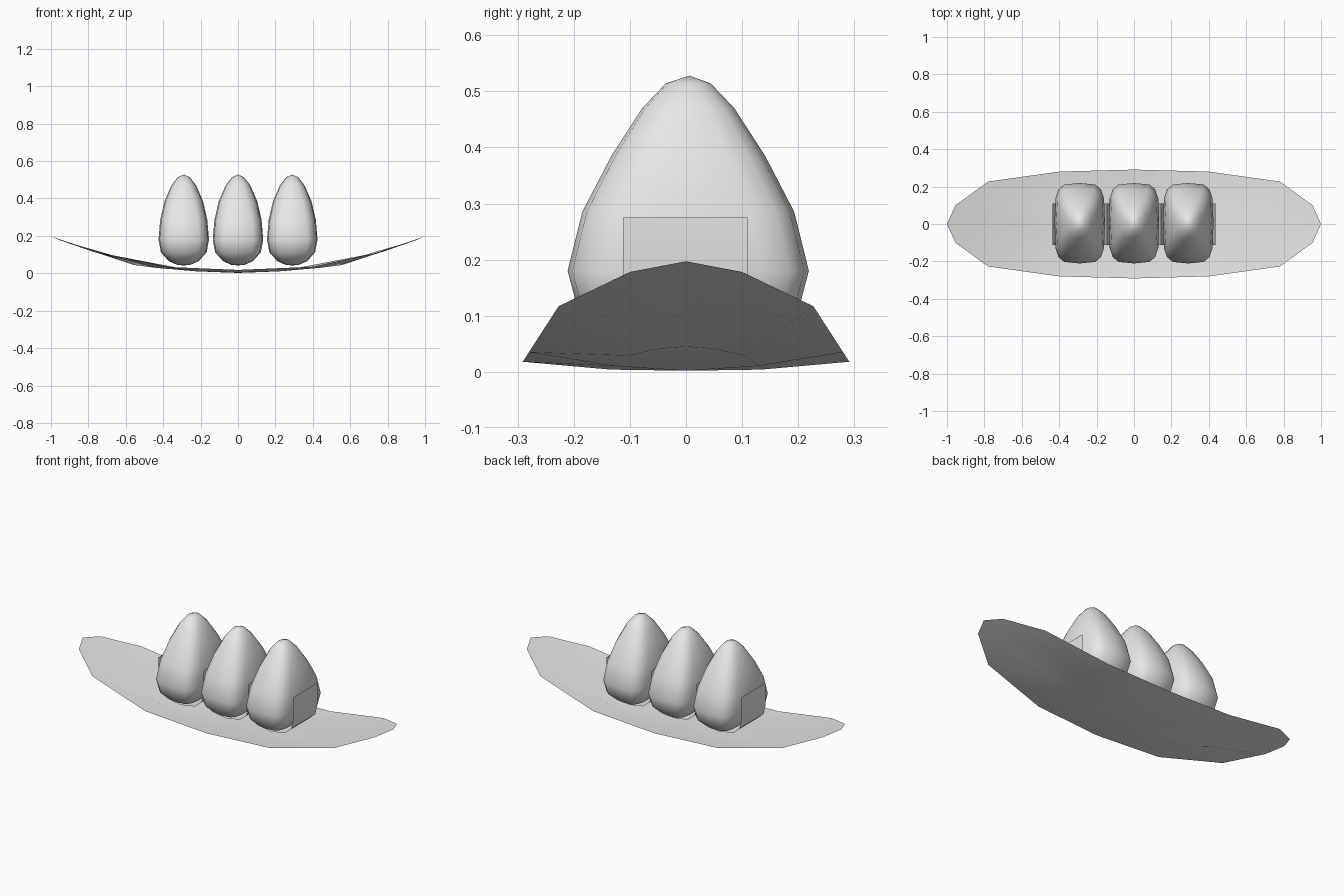
import bpy
import math

cube = bpy.data.objects.get("Cube")
if cube:
    bpy.data.objects.remove(cube, do_unlink=True)

grey = bpy.data.materials.new("light grey")
grey.use_nodes = True
grey.diffuse_color = (0.8, 0.8, 0.8, 1)
grey.node_tree.nodes["Principled BSDF"].inputs["Base Color"].default_value = grey.diffuse_color


def add_mesh(name, verts, faces, x=0, angle=35):
    mesh = bpy.data.meshes.new(name)
    mesh.from_pydata(verts, [], faces)
    mesh.materials.append(grey)
    obj = bpy.data.objects.new(name, mesh)
    obj.location.x = x
    bpy.context.collection.objects.link(obj)
    bpy.ops.object.select_all(action='DESELECT')
    obj.select_set(True)
    bpy.context.view_layer.objects.active = obj
    bpy.ops.object.shade_smooth_by_angle(angle=math.radians(angle))
    return obj


def ring_faces(rings, n):
    return [(r * n + i, r * n + (i + 1) % n, (r + 1) * n + (i + 1) % n, (r + 1) * n + i)
            for r in range(rings - 1) for i in range(n)]


# Leaf-shaped tray: an outer rim, an inner ring and a centre point
quarter = [(1, 0, .197), (.955, .1, .178), (.78, .227, .117), (.4, .28, .035), (0, .291, .018)]
rim = quarter + [(-x, y, z) for x, y, z in quarter[-2::-1]]
rim += [(x, -y, z) for x, y, z in rim[-2:0:-1]]
inner = [(x * .56, y * .46, .004 + .041 * x * x) for x, y, z in rim]
n = len(rim)
faces = ring_faces(2, n) + [(n + i, n + (i + 1) % n, 2 * n) for i in range(n)]
add_mesh("tray", rim + inner + [(0, 0, .002)], faces, angle=60)


# Rice mound: squarish flattened egg, rounder towards the tip
PROFILE = [(.045, .035, .08, 3), (.065, .08, .15, 3.5), (.112, .122, .197, 4), (.18, .135, .215, 4),
           (.285, .126, .189, 3.6), (.385, .103, .137, 3), (.47, .066, .082, 2.5), (.514, .032, .04, 2)]
SEG = 16


def power(v, p):
    return math.copysign(abs(v) ** (2 / p), v)


def rice_mound(name, x):
    verts = []
    for z, half_x, half_y, p in PROFILE:
        for i in range(SEG):
            a = math.tau * i / SEG
            verts.append((half_x * power(math.cos(a), p), .004 + half_y * power(math.sin(a), p), z))
    faces = ring_faces(len(PROFILE), SEG)
    last = len(verts) - SEG
    verts += [(0, .006, .528), (0, .004, .042)]
    top, bottom = len(verts) - 2, len(verts) - 1
    for i in range(SEG):
        j = (i + 1) % SEG
        faces += [(last + i, last + j, top), (j, i, bottom)]
    add_mesh(name, verts, faces, x)


# Wrap: thin band running up both sides and under the mound
def wrap(name, x):
    half = [(.145, .275), (.145, .15), (.132, .09), (.09, .052), (0, .037)]
    path = half + [(-px, pz) for px, pz in half[-2::-1]]
    verts = [(px, y, pz) for px, pz in path for y in (-.112, .11)]
    faces = [(2 * i, 2 * i + 2, 2 * i + 3, 2 * i + 1) for i in range(len(path) - 1)]
    faces = [f[::-1] for f in faces]
    add_mesh(name, verts, faces, x)


for side, x in (("right", -.29), ("middle", 0), ("left", .29)):
    rice_mound(side + "_rice_mound", x)
    wrap(side + "_wrap", x)
